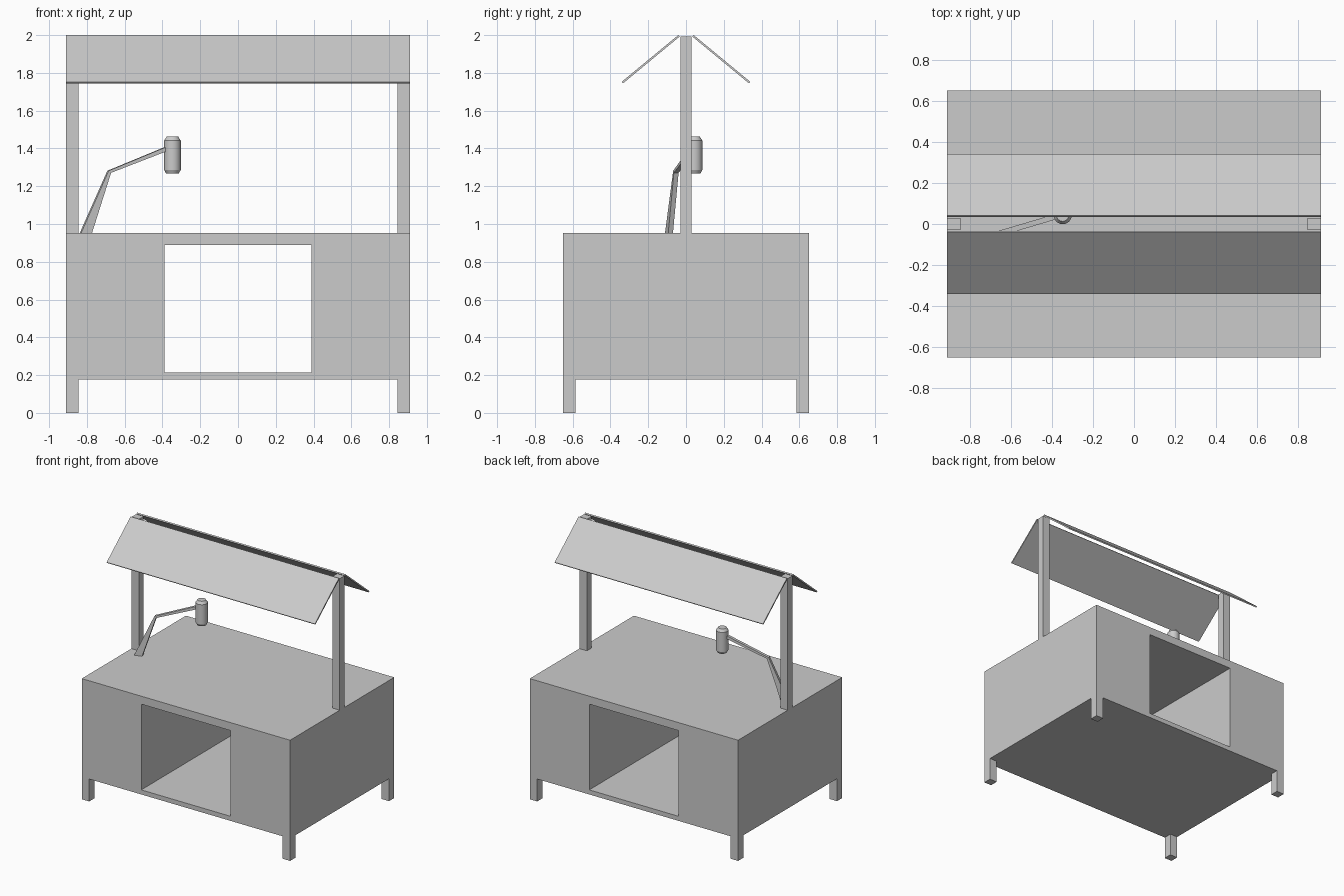
import bpy, bmesh, math
from mathutils import Matrix, Vector

if "Cube" in bpy.data.objects:
    bpy.data.objects.remove(bpy.data.objects["Cube"], do_unlink=True)

GREY = (0.6, 0.6, 0.6, 1.0)
grey = bpy.data.materials.new("plain grey")
grey.use_nodes = True
grey.diffuse_color = GREY
grey.node_tree.nodes["Principled BSDF"].inputs["Base Color"].default_value = GREY

HX, HY = 0.91, 0.65            # half width and depth of the counter
BOTTOM, TOP = 0.177, 0.953     # counter underside and worktop
POST = 0.065                   # leg and post thickness


def finish(name, bm, mirror=""):
    bmesh.ops.recalc_face_normals(bm, faces=bm.faces)
    mesh = bpy.data.meshes.new(name)
    bm.to_mesh(mesh)
    bm.free()
    mesh.materials.append(grey)
    obj = bpy.data.objects.new(name, mesh)
    bpy.context.collection.objects.link(obj)
    if mirror:
        mod = obj.modifiers.new("mirror", "MIRROR")
        mod.use_axis = ["X" in mirror, "Y" in mirror, False]
        mod.use_mirror_merge = False
    return obj


def box(name, lo, hi, mirror=""):
    lo, hi = Vector(lo), Vector(hi)
    bm = bmesh.new()
    bmesh.ops.create_cube(bm, size=1, matrix=Matrix.Translation((lo + hi) / 2)
                          @ Matrix.Diagonal((*(hi - lo), 1)))
    return finish(name, bm, mirror)


def extrude(bm, vec):
    ret = bmesh.ops.extrude_face_region(bm, geom=bm.faces[:])
    bmesh.ops.translate(bm, vec=vec, verts=[
        g for g in ret["geom"] if isinstance(g, bmesh.types.BMVert)])


# Counter: rectangular ring extruded front to back, leaving an open passage
bm = bmesh.new()


def rect(x0, x1, z0, z1):
    return [bm.verts.new((x, -HY, z))
            for x, z in ((x0, z0), (x1, z0), (x1, z1), (x0, z1))]


outer = rect(-HX, HX, BOTTOM, TOP)
inner = rect(-0.39, 0.39, 0.213, 0.89)
for i in range(4):
    j = (i + 1) % 4
    bm.faces.new((outer[i], outer[j], inner[j], inner[i]))
extrude(bm, (0, 2 * HY, 0))
finish("counter", bm)

# Legs and roof posts
box("legs", (HX - POST, HY - POST, 0), (HX, HY, BOTTOM), "XY")
box("roof_posts", (HX - POST, -0.03, TOP), (HX, 0.03, 1.992), "X")

# Two thin sloping roof panels with an open ridge
bm = bmesh.new()
profile = [(-0.034, 1.992), (-0.041, 2.0), (-0.34, 1.753), (-0.333, 1.745)]
bm.faces.new([bm.verts.new((-HX, y, z)) for y, z in profile])
extrude(bm, (2 * HX, 0, 0))
finish("roof_panels", bm, "Y")

# Lamp arm: bent tapering bar, turned slightly towards the back
DEPTH = 0.026
bm = bmesh.new()
profile = [(-0.03, TOP), (0.03, TOP), (0.135, 1.271), (0.45, 1.388),
           (0.45, 1.412), (0.122, 1.282)]
verts = [bm.verts.new((u, -DEPTH / 2, z)) for u, z in profile]
bm.faces.new((verts[0], verts[1], verts[2], verts[5]))
bm.faces.new((verts[5], verts[2], verts[3], verts[4]))
extrude(bm, (0, DEPTH, 0))
bm.transform(Matrix.Translation((-0.805, -0.09, 0))
             @ Matrix.Rotation(math.radians(16.5), 4, "Z"))
finish("lamp_arm", bm)

# Lamp head: turned canister with chamfered ends
bm = bmesh.new()
profile = [(0, 1.268), (0.034, 1.268), (0.044, 1.287), (0.044, 1.442),
           (0.041, 1.446), (0.03, 1.463), (0, 1.463)]
verts = [bm.verts.new((r, 0, z)) for r, z in profile]
edges = [bm.edges.new(pair) for pair in zip(verts, verts[1:])]
bmesh.ops.spin(bm, geom=verts + edges, cent=(0, 0, 0), axis=(0, 0, 1),
               angle=math.tau, steps=24)
bmesh.ops.remove_doubles(bm, verts=bm.verts, dist=0.0001)
bm.transform(Matrix.Translation((-0.347, 0.043, 0)))
head = finish("lamp_head", bm)
bpy.ops.object.select_all(action="DESELECT")
head.select_set(True)
bpy.context.view_layer.objects.active = head
bpy.ops.object.shade_smooth_by_angle(angle=math.radians(25))
